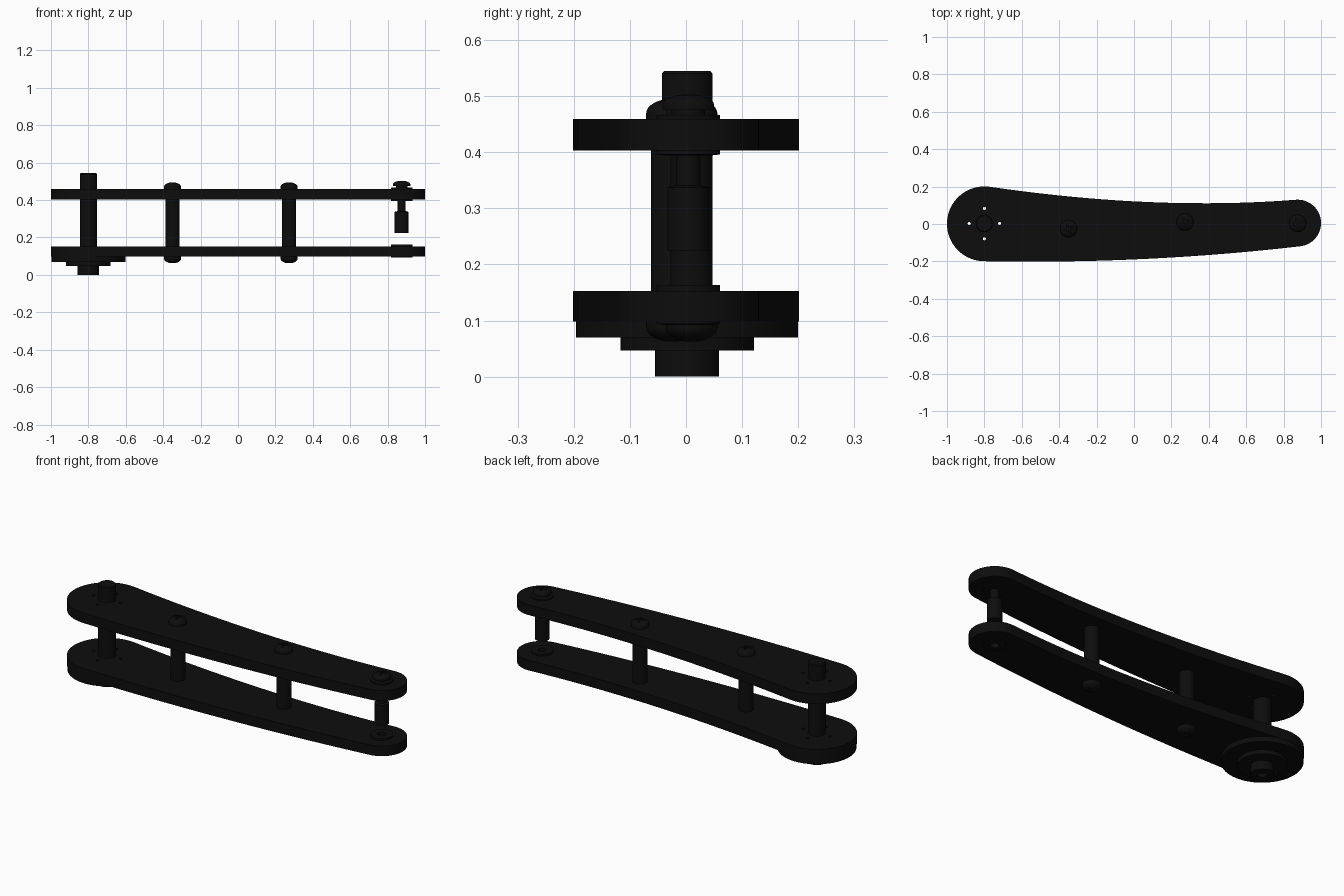
import bpy, bmesh, math
from mathutils import Matrix

if "Cube" in bpy.data.objects:
    bpy.data.objects.remove(bpy.data.objects["Cube"])

black = bpy.data.materials.new("black")
black.diffuse_color = (0.004, 0.004, 0.004, 1)
black.use_nodes = True
black.node_tree.nodes["Principled BSDF"].inputs["Base Color"].default_value = black.diffuse_color


def finish(name, bm, loc=(0, 0, 0)):
    bmesh.ops.remove_doubles(bm, verts=bm.verts, dist=1e-5)
    bmesh.ops.recalc_face_normals(bm, faces=bm.faces)
    me = bpy.data.meshes.new(name)
    bm.to_mesh(me)
    bm.free()
    me.materials.append(black)
    ob = bpy.data.objects.new(name, me)
    ob.location = loc
    bpy.context.collection.objects.link(ob)
    bpy.ops.object.select_all(action='DESELECT')
    ob.select_set(True)
    bpy.context.view_layer.objects.active = ob
    bpy.ops.object.shade_smooth_by_angle(angle=math.radians(35))
    return ob


def lathe(name, x, y, profile, closed=False, n=48):
    """Revolve (radius, z) points about a vertical axis."""
    bm = bmesh.new()
    vs = [bm.verts.new((r, 0, z)) for r, z in profile]
    pairs = list(zip(vs, vs[1:])) + ([(vs[-1], vs[0])] if closed else [])
    edges = [bm.edges.new(p) for p in pairs]
    bmesh.ops.spin(bm, geom=vs + edges, axis=(0, 0, 1), cent=(0, 0, 0),
                   angle=2 * math.pi, steps=n, use_duplicate=False)
    return finish(name, bm, (x, y, 0))


def arc(cx, cy, r, a0, a1, n):
    return [(cx + r * math.cos(math.radians(a0 + (a1 - a0) * i / n)),
             cy + r * math.sin(math.radians(a0 + (a1 - a0) * i / n))) for i in range(n + 1)]


def circle(cx, cy, r, n=48):
    return arc(cx, cy, r, 0, 360, n)[:-1]


def bow(p, c, q, n=20):
    return [tuple((1 - t) ** 2 * p[k] + 2 * t * (1 - t) * c[k] + t * t * q[k] for k in (0, 1))
            for t in [i / n for i in range(1, n)]]


def slab(name, loops, z0, z1):
    """Extrude an outline with holes between two heights."""
    cu = bpy.data.curves.new(name + "_outline", 'CURVE')
    cu.dimensions, cu.fill_mode = '2D', 'BOTH'
    cu.extrude = (z1 - z0) / 2
    for pts in loops:
        sp = cu.splines.new('POLY')
        sp.points.add(len(pts) - 1)
        for p, (x, y) in zip(sp.points, pts):
            p.co = (x, y, 0, 1)
        sp.use_cyclic_u = True
    tmp = bpy.data.objects.new(name + "_outline", cu)
    bpy.context.collection.objects.link(tmp)
    dg = bpy.context.evaluated_depsgraph_get()
    me = bpy.data.meshes.new_from_object(tmp.evaluated_get(dg))
    bm = bmesh.new()
    bm.from_mesh(me)
    bpy.data.objects.remove(tmp)
    bpy.data.meshes.remove(me)
    return finish(name, bm, (0, 0, (z0 + z1) / 2))


def screw_head(name, x, y, z, d, tall):
    """Domed head with a cross recess; d is +1 facing up, -1 facing down."""
    dome = [(0.046 * math.cos(a), z + d * (0.010 + (tall - 0.010) * math.sin(a)))
            for a in [i * math.pi / 16 for i in range(8)]]
    head = lathe(name, x, y, [(0, z), (0.046, z)] + dome + [(0, z + d * tall)])
    bm = bmesh.new()
    for size in ((0.05, 0.009), (0.009, 0.05)):
        m = Matrix.Rotation(math.radians(20), 4, 'Z') @ Matrix.Diagonal((*size, 0.03, 1))
        bmesh.ops.create_cube(bm, size=1, matrix=m)
    cutter = finish(name + "_cutter", bm, (x, y, z + d * (tall + 0.002)))
    cutter.hide_render = True
    cutter.hide_set(True)
    mod = head.modifiers.new("recess", 'BOOLEAN')
    mod.operation, mod.object, mod.solver = 'DIFFERENCE', cutter, 'EXACT'
    mod.use_self = True


# plates
SX, SY = -0.8, 0.002
EX, EY = 0.875, 0.004
left = arc(-0.8, 0.001, 0.2, 82, 269, 40)
right = arc(EX, EY + 0.001, 0.125, -84, 94, 32)
outline = (left + bow(left[-1], (0.05, -0.2155), right[0]) + right
           + bow(right[-1], (0.11, 0.07), left[0]))
bolt_holes = [circle(SX + 0.081 * dx, SY + 0.081 * dy, 0.0085, 16)
              for dx, dy in ((1, 0), (0, 1), (-1, 0), (0, -1))]
plate_holes = bolt_holes + [circle(SX, SY, 0.0455), circle(EX, EY, 0.05)]
slab("lower_plate", [outline] + plate_holes, 0.098, 0.153)
slab("upper_plate", [outline] + plate_holes, 0.403, 0.459)

# stepped flange under the lower plate
slab("large_flange", [circle(SX, SY, 0.198, 64)] + bolt_holes, 0.07, 0.098)
slab("small_flange", [circle(SX, SY, 0.119, 64)] + bolt_holes, 0.047, 0.07)

# hub with a socket, and the main shaft
lathe("hub", SX, SY, [(0, 0.02), (0.024, 0.02), (0.024, 0), (0.057, 0), (0.057, 0.047), (0, 0.047)])
lathe("main_shaft", SX, SY, [(0, 0.07), (0.045, 0.07), (0.045, 0.54), (0.041, 0.545), (0, 0.545)])

# spacers with a screw at each end
for i, (x, y) in enumerate(((-0.35, -0.025), (0.273, 0.01))):
    lathe(f"spacer_{i}", x, y, [(0, 0.153), (0.0375, 0.153), (0.0375, 0.403), (0, 0.403)])
    screw_head(f"top_screw_{i}", x, y, 0.459, 1, 0.036)
    screw_head(f"bottom_screw_{i}", x, y, 0.098, -1, 0.036)

# flanged bushings at the narrow end
for name, z0, z1, p0, p1 in (("lower_bushing", 0.092, 0.163, 0.098, 0.153),
                             ("upper_bushing", 0.394, 0.466, 0.403, 0.459)):
    lathe(name, EX, EY, [(0.022, z0), (0.04, z0), (0.057, z0 + 0.002), (0.057, p0), (0.05, p0),
                         (0.05, p1), (0.057, p1), (0.057, z1), (0.022, z1)], closed=True)

# end bolt with a thick lower sleeve
lathe("end_bolt", EX, EY, [(0, 0.225), (0.037, 0.225), (0.037, 0.337), (0.0215, 0.341),
                           (0.0215, 0.466), (0.03, 0.466), (0.03, 0.475), (0, 0.475)])
screw_head("end_bolt_head", EX, EY, 0.475, 1, 0.028)
